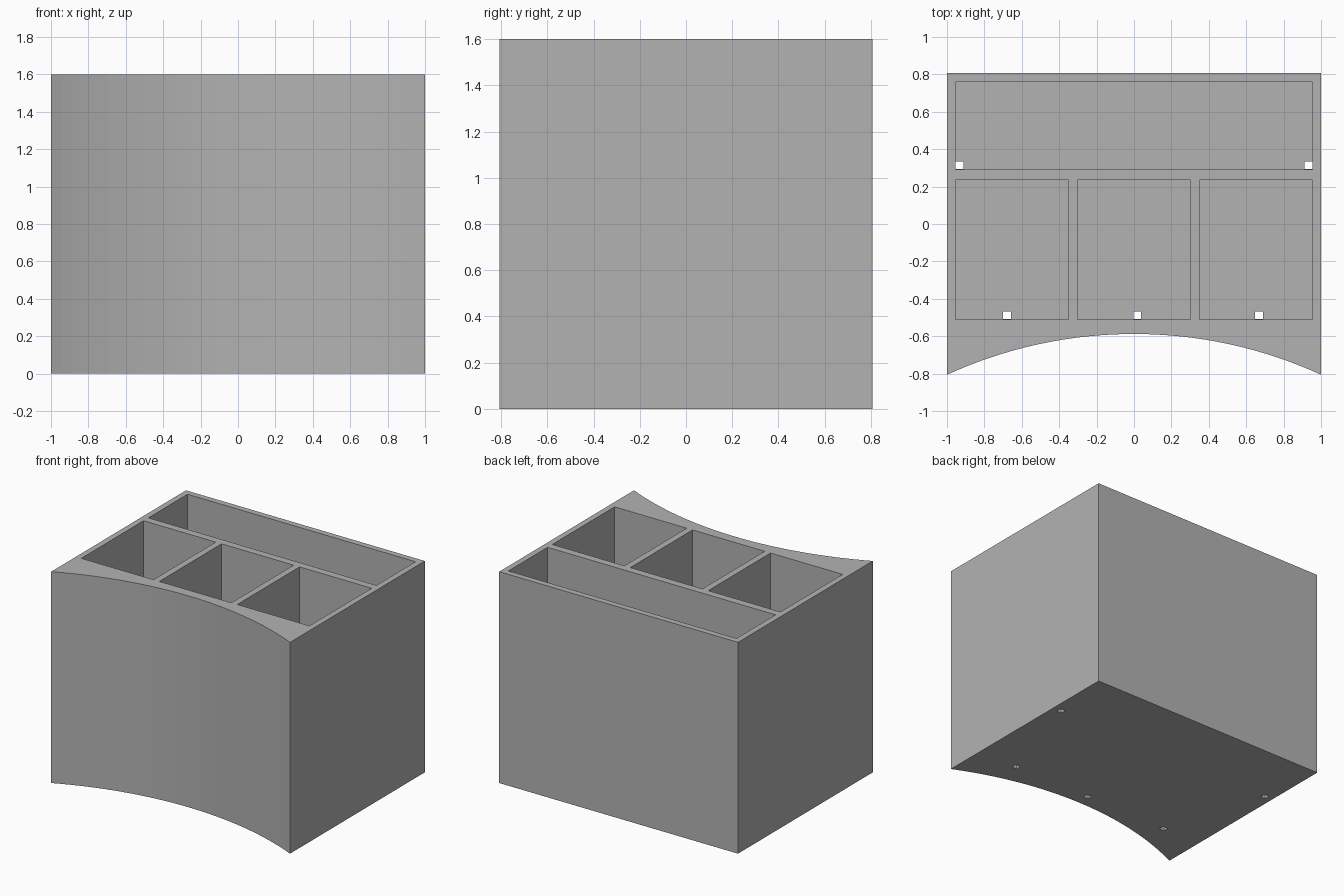
import bpy
import bmesh
import math

HALF_X, HALF_Y, HEIGHT = 1.0, 0.806, 1.6
FLOOR = 0.05
SAGITTA = 0.218      # depth of the concave front
SEGMENTS = 32
HOLE = 0.042

if "Cube" in bpy.data.objects:
    bpy.data.objects.remove(bpy.data.objects["Cube"])

grey = bpy.data.materials.new("plain grey")
grey.use_nodes = True
colour = (0.45, 0.45, 0.45, 1)
grey.diffuse_color = colour
grey.node_tree.nodes["Principled BSDF"].inputs["Base Color"].default_value = colour


def prism(bm, outline, z0, z1):
    """Extrude a flat outline from z0 to z1."""
    face = bm.faces.new([bm.verts.new((x, y, z0)) for x, y in outline])
    top = bmesh.ops.extrude_face_region(bm, geom=[face])["geom"]
    verts = [v for v in top if isinstance(v, bmesh.types.BMVert)]
    bmesh.ops.translate(bm, verts=verts, vec=(0, 0, z1 - z0))


def block(bm, x0, x1, y0, y1, z0, z1):
    prism(bm, [(x0, y0), (x1, y0), (x1, y1), (x0, y1)], z0, z1)


def finish(bm, name):
    bmesh.ops.recalc_face_normals(bm, faces=bm.faces[:])
    mesh = bpy.data.meshes.new(name)
    bm.to_mesh(mesh)
    bm.free()
    mesh.materials.append(grey)
    obj = bpy.data.objects.new(name, mesh)
    bpy.context.collection.objects.link(obj)
    return obj


# Body: box with a concave circular front
radius = (HALF_X ** 2 + SAGITTA ** 2) / (2 * SAGITTA)
half_angle = math.asin(HALF_X / radius)
centre_y = -HALF_Y + SAGITTA - radius
outline = []
for i in range(SEGMENTS + 1):
    a = half_angle * (2 * i / SEGMENTS - 1)
    outline.append((radius * math.sin(a), centre_y + radius * math.cos(a)))
outline += [(HALF_X, HALF_Y), (-HALF_X, HALF_Y)]
bm = bmesh.new()
prism(bm, outline, 0, HEIGHT)
body = finish(bm, "organizer_body")

# Pockets: one wide at the back, three at the front
bm = bmesh.new()
block(bm, -0.955, 0.955, 0.292, 0.76, FLOOR, HEIGHT + 0.1)
for cx in (-0.653, 0, 0.653):
    block(bm, cx - 0.302, cx + 0.302, -0.51, 0.235, FLOOR, HEIGHT + 0.1)
pockets = finish(bm, "pocket_cutter")

# Square drain holes through the floor
bm = bmesh.new()
for x, y in ((-0.933, 0.314), (0.933, 0.314),
             (-0.679, -0.488), (0.017, -0.488), (0.669, -0.488)):
    h = HOLE / 2
    block(bm, x - h, x + h, y - h, y + h, -0.1, FLOOR + 0.1)
holes = finish(bm, "drain_hole_cutter")

for cutter in (pockets, holes):
    cutter.hide_render = True
    cutter.hide_set(True)
    cutter.display_type = 'WIRE'
    mod = body.modifiers.new(cutter.name, 'BOOLEAN')
    mod.operation = 'DIFFERENCE'
    mod.solver = 'EXACT'
    mod.object = cutter
